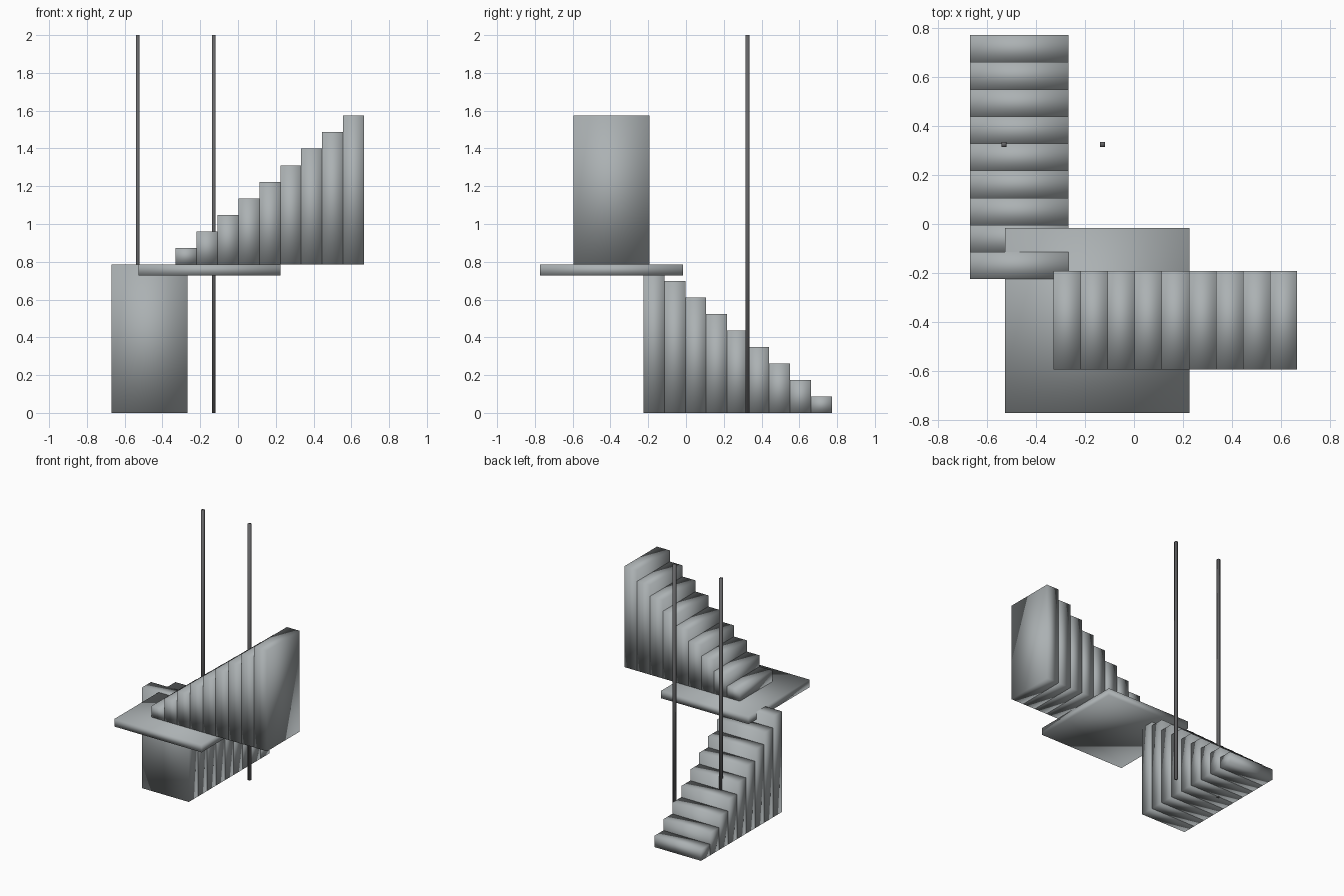
import bpy
import bmesh
from mathutils import Vector

default_cube = bpy.data.objects.get("Cube")
if default_cube:
    bpy.data.objects.remove(default_cube, do_unlink=True)


def material(name, red, green, blue):
    mat = bpy.data.materials.new(name)
    mat.use_nodes = True
    colour = (red, green, blue, 1)
    mat.diffuse_color = colour
    mat.node_tree.nodes["Principled BSDF"].inputs["Base Color"].default_value = colour
    return mat


stone = material("stone_grey", 0.41, 0.44, 0.45)
metal = material("dark_metal", 0.13, 0.13, 0.135)


def box(name, low, high, mat):
    """Softly shaded box between two opposite corners."""
    low, high = Vector(low), Vector(high)
    bm = bmesh.new()
    bmesh.ops.create_cube(bm, size=1)
    for v in bm.verts:
        v.co = v.co * (high - low)
    for f in bm.faces:
        f.smooth = True
    mesh = bpy.data.meshes.new(name)
    bm.to_mesh(mesh)
    bm.free()
    mesh.materials.append(mat)
    obj = bpy.data.objects.new(name, mesh)
    obj.location = (low + high) / 2
    bpy.context.collection.objects.link(obj)


STEPS = 9
RISE = 0.0874
TREAD = 0.1108
WIDTH = 0.403
LANDING_Z = STEPS * RISE
LOWER_X, LOWER_Y = -0.67, 0.772
UPPER_X, UPPER_Y = -0.33, -0.595

for i in range(STEPS):
    height = (i + 1) * RISE
    # Lower flight climbs from the back towards the front
    y = LOWER_Y - i * TREAD
    box(f"lower_step_{i + 1}", (LOWER_X, y - TREAD, 0),
        (LOWER_X + WIDTH, y, height), stone)
    # Upper flight climbs from the landing towards the left
    x = UPPER_X + i * TREAD
    box(f"upper_step_{i + 1}", (x, UPPER_Y, LANDING_Z),
        (x + TREAD, UPPER_Y + WIDTH, LANDING_Z + height), stone)

# Landing between the flights
box("landing", (-0.528, -0.772, 0.728), (0.226, -0.017, LANDING_Z), stone)

# Two tall square posts
HALF = 0.01
for name, x in (("right_post", -0.531), ("left_post", -0.128)):
    box(name, (x - HALF, 0.325 - HALF, 0), (x + HALF, 0.325 + HALF, 2), metal)
